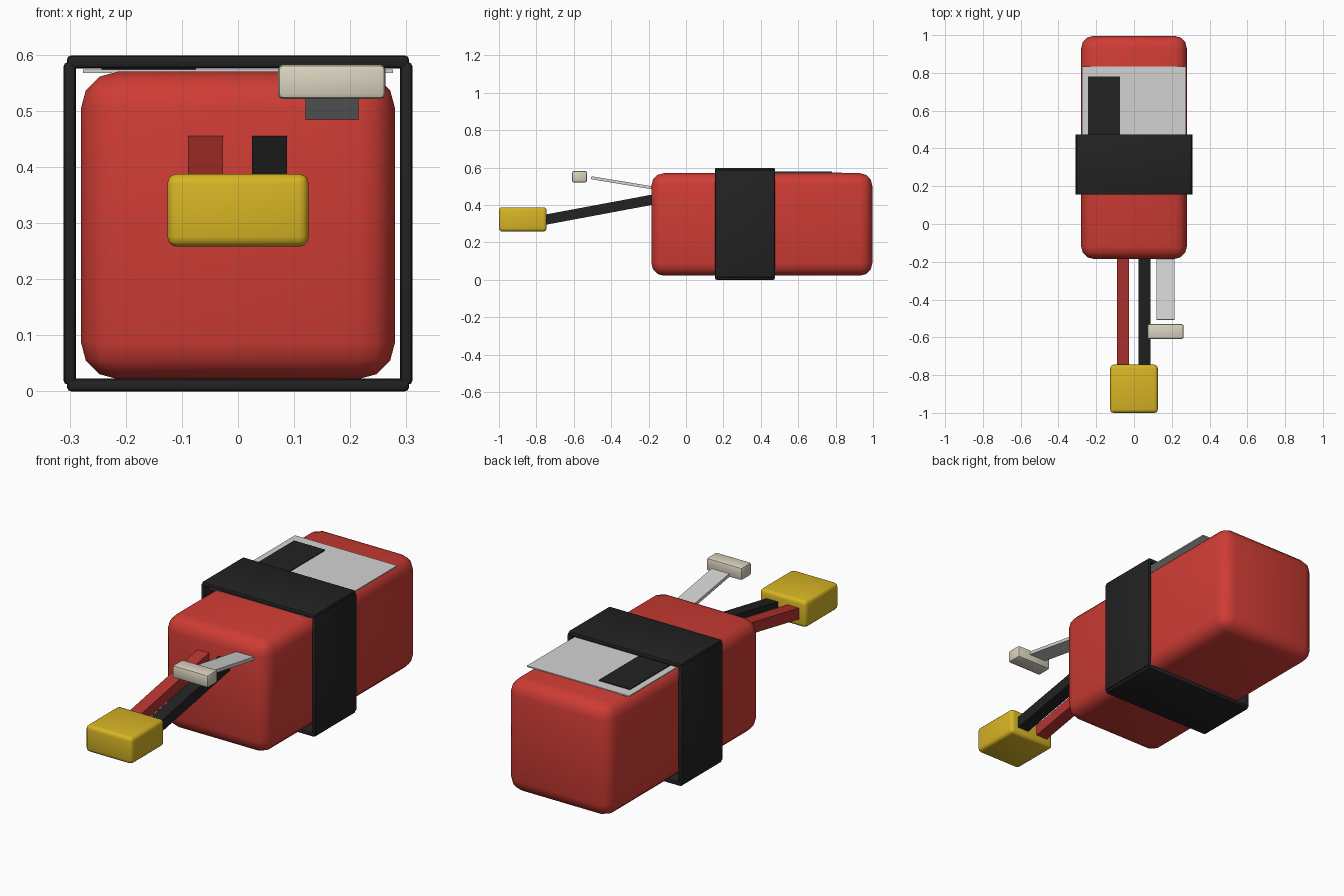
import bpy
import math
from mathutils import Vector

cube = bpy.data.objects.get("Cube")
if cube:
    bpy.data.objects.remove(cube, do_unlink=True)


def material(name, r, g, b):
    mat = bpy.data.materials.new(name)
    mat.use_nodes = True
    mat.diffuse_color = (r, g, b, 1)
    bsdf = next(n for n in mat.node_tree.nodes if n.type == "BSDF_PRINCIPLED")
    bsdf.inputs["Base Color"].default_value = (r, g, b, 1)
    bsdf.inputs["Roughness"].default_value = 0.6
    return mat


RED = material("wrap red", 0.62, 0.045, 0.035)
WIRE_RED = material("wire red", 0.47, 0.035, 0.03)
BLACK = material("strap black", 0.016, 0.016, 0.017)
YELLOW = material("connector yellow", 0.68, 0.46, 0.018)
GREY = material("light grey", 0.65, 0.65, 0.65)
CREAM = material("plug cream", 0.7, 0.65, 0.52)


def box(name, mat, low, high, bevel=0, segments=2, tilt=0):
    """Box between two corners, optionally rounded and tilted about x."""
    low, high = Vector(low), Vector(high)
    bpy.ops.mesh.primitive_cube_add(size=1, location=(low + high) / 2)
    obj = bpy.context.object
    obj.name = name
    obj.scale = high - low
    bpy.ops.object.transform_apply(location=False, rotation=False, scale=True)
    obj.data.materials.append(mat)
    if bevel:
        mod = obj.modifiers.new("Rounded edges", "BEVEL")
        mod.width = bevel
        mod.segments = segments
        bpy.ops.object.modifier_apply(modifier=mod.name)
        bpy.ops.object.shade_smooth_by_angle(angle=math.radians(40))
    obj.rotation_euler.x = tilt
    return obj


def lead(name, mat, x0, x1, start, end, thick):
    """Straight strip running from start to end, each given as (y, z)."""
    a, b = Vector(start), Vector(end)
    mid, half = (a + b) / 2, (b - a).length / 2
    tilt = math.atan2(a.y - b.y, a.x - b.x)
    return box(name, mat, (x0, mid.x - half, mid.y - thick / 2),
               (x1, mid.x + half, mid.y + thick / 2), tilt=tilt)


# Battery body
box("battery_body", RED, (-0.28, -0.185, 0.022), (0.28, 0.996, 0.57), 0.066, 3)

# Strap made of four bands around the body
for name, z in (("bottom", 0.0), ("top", 0.576)):
    box("strap_" + name, BLACK, (-0.305, 0.155, z), (0.305, 0.475, z + 0.023), 0.008)
for name, x in (("right", -0.3), ("left", 0.3)):
    box("strap_" + name, BLACK, (x - 0.011, 0.155, 0.012),
        (x + 0.011, 0.475, 0.587), 0.008)

# Label on the top with its dark panel
box("label", GREY, (-0.276, 0.17, 0.568), (0.276, 0.834, 0.574))
box("label_panel", BLACK, (-0.243, 0.2, 0.573), (-0.075, 0.78, 0.578))

# Power wires and connector
for name, mat, x in (("red", WIRE_RED, -0.058), ("black", BLACK, 0.056)):
    lead(name + "_wire", mat, x - 0.031, x + 0.031, (-0.15, 0.434), (-0.76, 0.32), 0.054)
box("power_connector", YELLOW, (-0.126, -1.0, 0.258), (0.126, -0.745, 0.388), 0.018, 3)

# Balance lead and its plug
lead("balance_lead", GREY, 0.12, 0.215, (-0.15, 0.487), (-0.507, 0.546), 0.016)
box("balance_plug", CREAM, (0.071, -0.609, 0.521), (0.263, -0.53, 0.583), 0.01)
